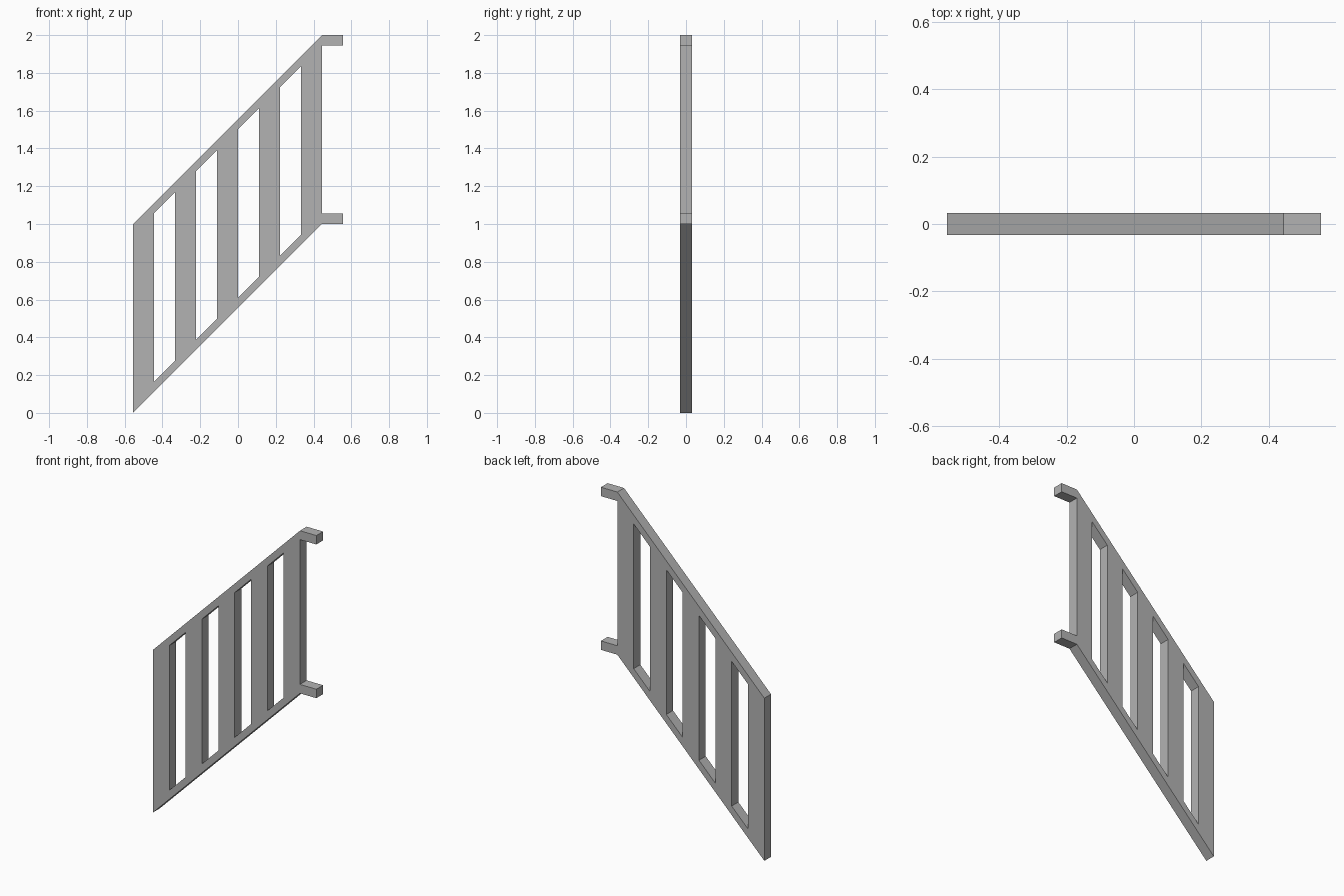
import bpy
import bmesh

cube = bpy.data.objects.get("Cube")
if cube:
    bpy.data.objects.remove(cube, do_unlink=True)

STEP = 1 / 9          # width of one bar or one gap
RAIL = 0.055          # vertical height of a rail
HALF = 0.0325         # half the thickness
LEFT = -5 * STEP      # low end of the railing

grey = bpy.data.materials.new("grey_paint")
grey.use_nodes = True
colour = (0.45, 0.45, 0.45, 1)
grey.diffuse_color = colour
grey.node_tree.nodes["Principled BSDF"].inputs["Base Color"].default_value = colour

# Front outline grid: sloped columns, then one level column for the brackets
bm = bmesh.new()
columns = []
for i in range(11):
    rise = min(i, 9) * STEP
    heights = (0, RAIL, 1 - RAIL, 1)
    columns.append([bm.verts.new((LEFT + i * STEP, -HALF, rise + h)) for h in heights])

# Rails and brackets fill the outer rows; upright bars fill every other middle cell
for i in range(10):
    a, b = columns[i], columns[i + 1]
    for row in range(3):
        if row != 1 or (i % 2 == 0 and i < 9):
            bm.faces.new((a[row], b[row], b[row + 1], a[row + 1]))

# Thicken the outline front to back
result = bmesh.ops.extrude_face_region(bm, geom=bm.faces[:], use_keep_orig=True)
back = [v for v in result["geom"] if isinstance(v, bmesh.types.BMVert)]
bmesh.ops.translate(bm, verts=back, vec=(0, 2 * HALF, 0))
bmesh.ops.recalc_face_normals(bm, faces=bm.faces[:])

mesh = bpy.data.meshes.new("stair_railing")
bm.to_mesh(mesh)
bm.free()
mesh.materials.append(grey)
railing = bpy.data.objects.new("stair_railing", mesh)
bpy.context.collection.objects.link(railing)
